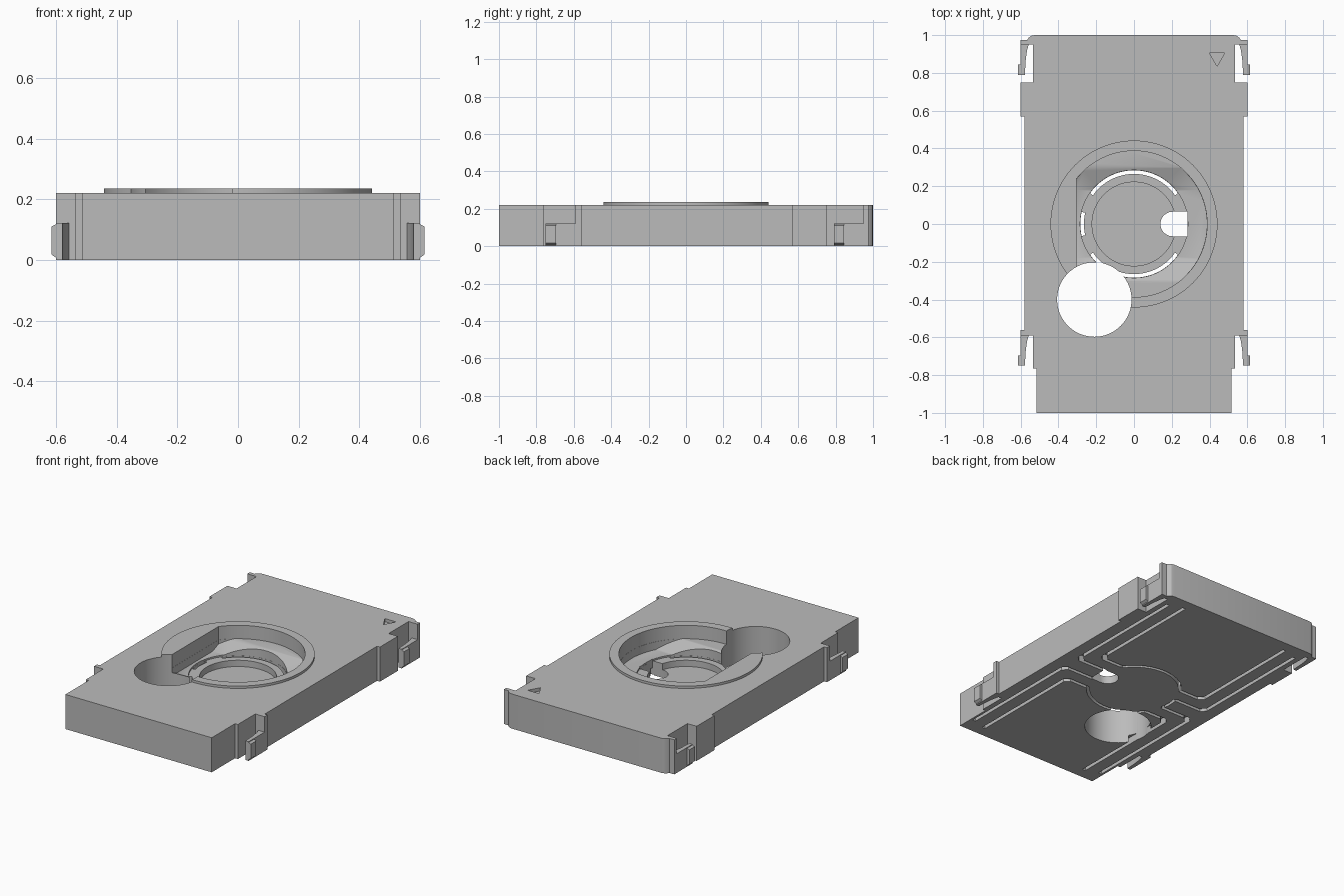
import bpy, bmesh, math
from mathutils import Vector

if "Cube" in bpy.data.objects:
    bpy.data.objects.remove(bpy.data.objects["Cube"], do_unlink=True)

grey = bpy.data.materials.new("mid_grey")
grey.use_nodes = True
grey.diffuse_color = (0.5, 0.5, 0.5, 1)
grey.node_tree.nodes["Principled BSDF"].inputs["Base Color"].default_value = (0.5, 0.5, 0.5, 1)


def prism(name, pts, z0, z1):
    """Extrude a flat outline from z0 to z1."""
    bm = bmesh.new()
    base = bm.faces.new([bm.verts.new((x, y, z0)) for x, y in pts])
    top = bmesh.ops.extrude_face_region(bm, geom=[base])["geom"]
    bmesh.ops.translate(bm, vec=(0, 0, z1 - z0),
                        verts=[v for v in top if isinstance(v, bmesh.types.BMVert)])
    bmesh.ops.recalc_face_normals(bm, faces=bm.faces)
    mesh = bpy.data.meshes.new(name)
    bm.to_mesh(mesh)
    bm.free()
    mesh.materials.append(grey)
    obj = bpy.data.objects.new(name, mesh)
    bpy.context.collection.objects.link(obj)
    return obj


def circle(r, cx=0, cy=0, a0=0, a1=360, n=96):
    count = n if a1 - a0 == 360 else n + 1
    return [(cx + r * math.cos(math.radians(a0 + (a1 - a0) * i / n)),
             cy + r * math.sin(math.radians(a0 + (a1 - a0) * i / n))) for i in range(count)]


def combine(target, tool, operation="DIFFERENCE"):
    """Apply a boolean and delete the tool."""
    mod = target.modifiers.new("shape", "BOOLEAN")
    mod.operation, mod.object, mod.solver = operation, tool, "EXACT"
    bpy.context.view_layer.objects.active = target
    bpy.ops.object.modifier_apply(modifier=mod.name)
    bpy.data.objects.remove(tool, do_unlink=True)


def cut(target, pts, z0, z1):
    combine(target, prism("cutter", pts, z0, z1))


def smooth(obj):
    bpy.ops.object.select_all(action="DESELECT")
    obj.select_set(True)
    bpy.context.view_layer.objects.active = obj
    bpy.ops.object.shade_smooth_by_angle(angle=math.radians(25))


TOP = 0.22

# Body with stepped sides and clip notches
side = [(0.515, -1), (0.515, -0.765), (0.535, -0.765), (0.535, -0.59), (0.6, -0.59),
        (0.6, -0.56), (0.58, -0.56), (0.58, 0.57), (0.6, 0.57), (0.6, 0.75),
        (0.535, 0.75), (0.535, 0.95), (0.6, 0.95), (0.6, 0.975), (0.565, 0.975),
        (0.558, 0.986), (0.545, 0.996), (0.525, 1)]
body = prism("body", side + [(-x, y) for x, y in reversed(side)], 0, TOP)

# Raised collar around the dial
combine(body, prism("collar", circle(0.442), 0.15, 0.235), "UNION")

# Dial recess with one flat side, then stepped pockets
flat = math.degrees(math.acos(-0.305 / 0.387))
cut(body, circle(0.387, a0=-flat, a1=flat), 0.15, 0.3)
cut(body, circle(0.285), 0.09, 0.3)
cut(body, circle(0.222), 0.05, 0.3)

# Sloped dips in the shelf on both sides of the dial
dip = prism("dip", [(-0.3, 0.15), (-0.18, 0.1), (0.18, 0.1), (0.3, 0.15), (0.3, 0.2), (-0.3, 0.2)],
            -0.5, 0.5)
for v in dip.data.vertices:
    v.co = Vector((v.co.z, v.co.x, v.co.y))
bm = bmesh.new()
bm.from_mesh(dip.data)
bmesh.ops.recalc_face_normals(bm, faces=bm.faces)
bm.to_mesh(dip.data)
bm.free()
combine(dip, prism("limit", circle(0.386, a0=-flat, a1=flat), 0, 0.3), "INTERSECT")
combine(body, dip)

# Round through hole
cut(body, circle(0.197, -0.21, -0.4), -0.1, 0.4)

# Key slot with a round inner end
cut(body, circle(0.065, 0.205, 0, 90, 270, 24) + [(0.283, -0.065), (0.283, 0.065)], -0.1, 0.3)

# Arc slits around the dial disc
for a0, a1 in ((35, 145), (167, 193), (215, 325)):
    cut(body, circle(0.284, a0=a0, a1=a1, n=32) + circle(0.265, a0=a0, a1=a1, n=32)[::-1], -0.1, 0.2)

# Spring arm grooves in the underside
W = 0.011
for sx in (-1, 1):
    for sy in (-1, 1):
        for gx, gy, end, inner in ((0.39, 0.16, 0.93, 0.225), (0.49, 0.06, 0.9, 0.27)):
            c = 0.03
            groove = [(gx + W, end), (gx + W, gy + c - W), (gx - c + W, gy - W), (inner, gy - W),
                      (inner, gy + W), (gx - c - W, gy + W), (gx - W, gy + c + W), (gx - W, end)]
            cut(body, [(sx * x, sy * y) for x, y in groove], -0.1, 0.045)

# Engraved triangle mark
cut(body, [(0.4, 0.905), (0.44, 0.835), (0.48, 0.905)], 0.2, 0.3)
smooth(body)

# Snap clips in the notches
for label, root in (("front", -0.59), ("back", 0.95)):
    for hand, s in (("left", 1), ("right", -1)):
        arm = [(0.6, root + 0.005), (0.6, root - 0.16), (0.578, root - 0.16), (0.573, root - 0.08),
               (0.566, root - 0.03), (0.556, root + 0.005)]
        smooth(prism(f"{label}_{hand}_clip_arm", [(s * x, y) for x, y in arm], 0, 0.122))
        nub = prism(f"{label}_{hand}_clip_nub",
                    [(s * 0.59, root - 0.16), (s * 0.615, root - 0.16),
                     (s * 0.615, root - 0.105), (s * 0.59, root - 0.105)], 0, 0.122)
        # Chamfer the outer edges of the nub
        for v in nub.data.vertices:
            if abs(v.co.x) > 0.6:
                v.co.z = 0.018 if v.co.z < 0.05 else 0.11
